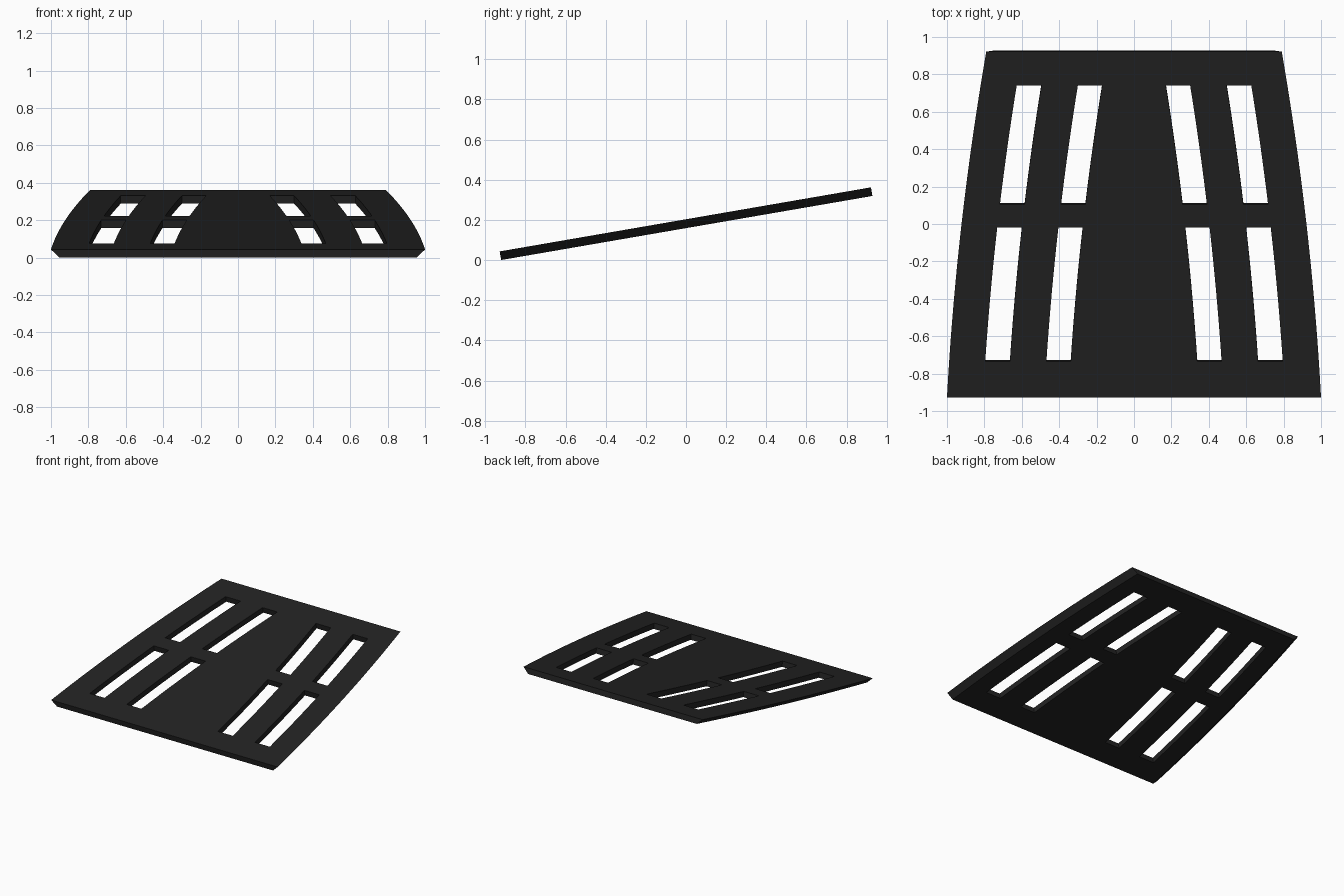
import bpy, bmesh, math
from mathutils import Matrix, Vector

if "Cube" in bpy.data.objects:
    bpy.data.objects.remove(bpy.data.objects["Cube"])

Y0, Y1 = -0.928, 0.921          # front and back of the top face, in plan
Z0, Z1 = 0.043, 0.362           # heights of the top face at front and back
THICK, CHAMFER = 0.0435, 0.045
SLOTS_Y = [(-0.735, -0.018), (0.105, 0.74)]
INSETS = [0, 0.193, 0.325, 0.52, 0.65]   # rim, outer slot, inner slot edges
TILT = math.atan2(Z1 - Z0, Y1 - Y0)


def half_width(y):
    t = (y - Y0) / (Y1 - Y0)
    return 1 - 0.10 * t - 0.11 * t * t


# Row positions along the panel, subdivided between the slot ends
stops = [Y0, *SLOTS_Y[0], *SLOTS_Y[1], Y1]
rows = [Y0]
for a, b in zip(stops, stops[1:]):
    n = max(2, round((b - a) / 0.08))
    rows += [a + (b - a) * i / n for i in range(1, n + 1)]

# Top skin: a curved grid with the slot cells left open
bm = bmesh.new()
grid = []
for y in rows:
    w = half_width(y)
    xs = [-(w - d) for d in INSETS] + [w - d for d in reversed(INSETS)]
    z = Z0 + (y - Y0) * math.tan(TILT)
    grid.append([bm.verts.new((x, y, z)) for x in xs])
for r in range(len(rows) - 1):
    mid = (rows[r] + rows[r + 1]) / 2
    in_slot_row = any(a < mid < b for a, b in SLOTS_Y)
    for c in range(9):
        if in_slot_row and c in (1, 3, 5, 7):
            continue
        bm.faces.new((grid[r][c], grid[r][c + 1], grid[r + 1][c + 1], grid[r + 1][c]))

# Thickness: extrude square to the skin, tucking the long side rims inwards
down = Vector((0, math.sin(TILT), -math.cos(TILT))) * THICK
rim = {tuple(row[i].co) for row in grid for i in (0, -1)}
top = bm.faces[:]
res = bmesh.ops.extrude_face_region(bm, geom=top, use_keep_orig=True)
for v in [g for g in res["geom"] if isinstance(g, bmesh.types.BMVert)]:
    tuck = -math.copysign(CHAMFER, v.co.x) if tuple(v.co) in rim else 0
    v.co += down + Vector((tuck, 0, 0))
bmesh.ops.recalc_face_normals(bm, faces=bm.faces[:])

mesh = bpy.data.meshes.new("slotted_panel")
bm.to_mesh(mesh)
bm.free()
panel = bpy.data.objects.new("slotted_panel", mesh)
bpy.context.collection.objects.link(panel)

mat = bpy.data.materials.new("charcoal_black")
mat.diffuse_color = (0.016, 0.016, 0.016, 1)
mat.use_nodes = True
mat.node_tree.nodes["Principled BSDF"].inputs["Base Color"].default_value = mat.diffuse_color
mesh.materials.append(mat)
